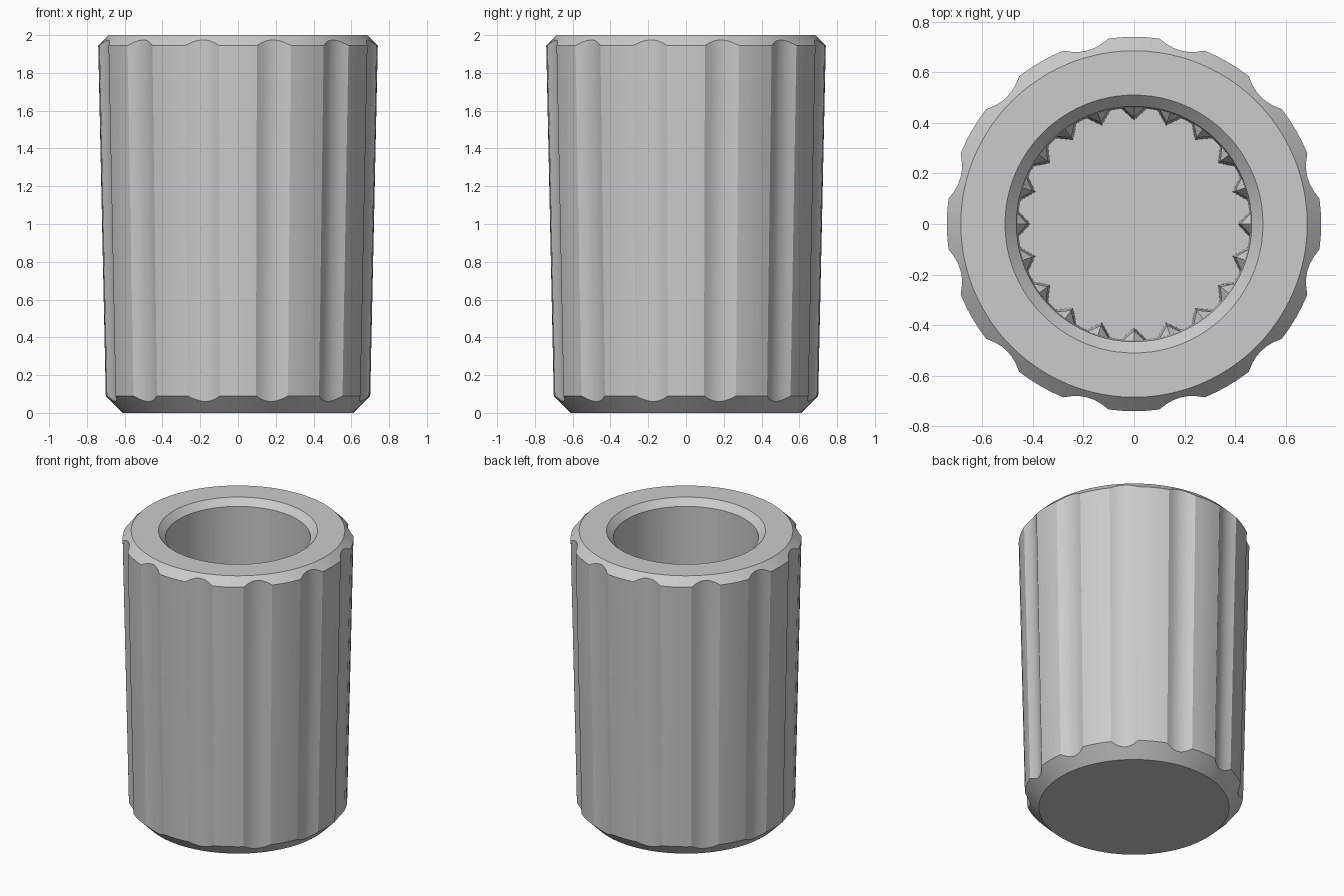
import bpy, bmesh, math

if "Cube" in bpy.data.objects:
    bpy.data.objects.remove(bpy.data.objects["Cube"])

grey = bpy.data.materials.new("light_grey")
grey.diffuse_color = (0.6, 0.6, 0.6, 1)
grey.use_nodes = True
grey.node_tree.nodes["Principled BSDF"].inputs["Base Color"].default_value = grey.diffuse_color

FLUTES, TEETH = 12, 20
FLUTE_HALF, FLUTE_DEPTH = math.radians(7.2), 0.03
FLOOR_Z = 0.3


def finish(bm, name):
    bmesh.ops.recalc_face_normals(bm, faces=bm.faces)
    me = bpy.data.meshes.new(name)
    bm.to_mesh(me)
    bm.free()
    ob = bpy.data.objects.new(name, me)
    bpy.context.collection.objects.link(ob)
    me.materials.append(grey)
    return ob


# Angles around the body, each with its flute depth: (angle, depth)
spokes = []
for k in range(FLUTES):
    mid = math.radians(15 + 30 * k)
    for i in range(7):                       # scooped flute
        t = -1 + i / 3
        spokes.append((mid + t * FLUTE_HALF, FLUTE_DEPTH * (1 - t * t)))
    land = math.radians(30) - 2 * FLUTE_HALF
    for i in range(1, 4):                    # round land between flutes
        spokes.append((mid + FLUTE_HALF + land * i / 4, 0))

# Profile as (radius, z, flute sign for z); None leaves the ring plain.
# Flutes run out along the 45 degree chamfers at both ends.
profile = [
    (0.61, 0.0, None), (0.70, 0.09, -1), (0.74, 1.945, 1), (0.685, 2.0, None),
    (0.51, 2.0, None), (0.465, 1.955, None), (0.458, FLOOR_Z, None),
]
bm = bmesh.new()
rings = []
for r, z, sign in profile:
    ring = []
    for a, d in spokes:
        rr, zz = (r, z) if sign is None else (r - d, z + sign * d)
        ring.append(bm.verts.new((rr * math.cos(a), rr * math.sin(a), zz)))
    rings.append(ring)
n = len(spokes)
for lo, hi in zip(rings, rings[1:]):
    for i in range(n):
        j = (i + 1) % n
        bm.faces.new((lo[i], lo[j], hi[j], hi[i]))
bm.faces.new(rings[0])                       # underside
bm.faces.new(rings[-1])                      # socket floor
body = finish(bm, "fluted_body")
bpy.context.view_layer.objects.active = body
body.select_set(True)
bpy.ops.object.shade_smooth_by_angle(angle=math.radians(20))

# Socket teeth: tapered ridges with sloping tops, pointing inwards
bm = bmesh.new()
for k in range(TEETH):
    a = 2 * math.pi * k / TEETH

    def point(r, side, z):
        return bm.verts.new((r * math.cos(a) - side * math.sin(a),
                             r * math.sin(a) + side * math.cos(a), z))

    low = [point(0.46, -0.055, FLOOR_Z), point(0.41, 0, FLOOR_Z),
           point(0.46, 0.055, FLOOR_Z)]
    top = [point(0.462, -0.045, 1.1), point(0.422, 0, 1.1),
           point(0.462, 0.045, 1.1)]
    peak = point(0.464, 0, 1.15)
    for i in range(3):
        j = (i + 1) % 3
        bm.faces.new((low[i], low[j], top[j], top[i]))
        bm.faces.new((top[i], top[j], peak))
    bm.faces.new(low)
finish(bm, "socket_teeth")
